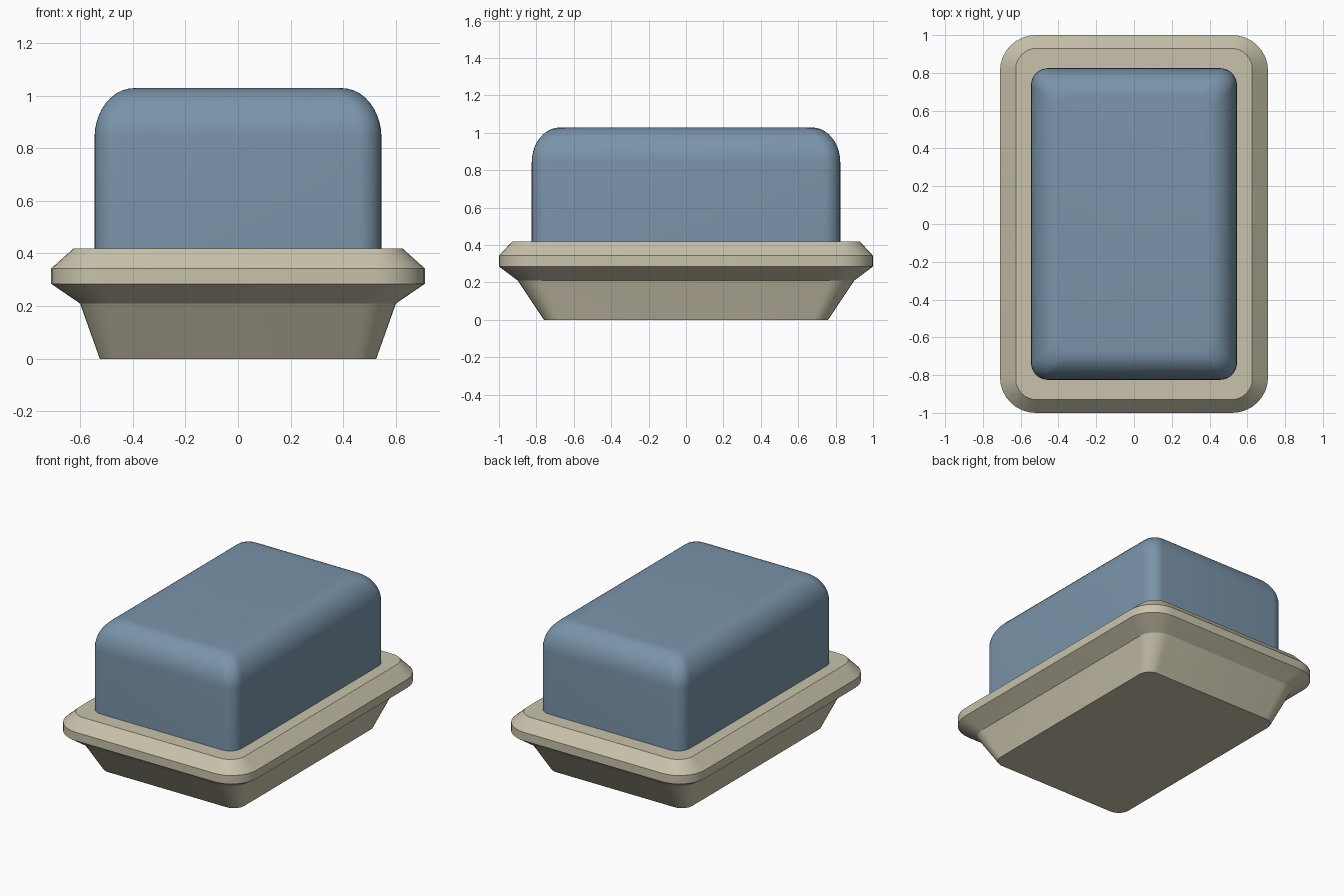
import bpy, bmesh, math

if "Cube" in bpy.data.objects:
    bpy.data.objects.remove(bpy.data.objects["Cube"])


def material(name, rgb):
    m = bpy.data.materials.new(name)
    m.diffuse_color = (*rgb, 1)
    m.use_nodes = True
    m.node_tree.nodes["Principled BSDF"].inputs["Base Color"].default_value = m.diffuse_color
    return m


def rounded_rect(hx, hy, r, n=8):
    """Outline of a rounded rectangle, counter-clockwise."""
    pts = []
    for q, (sx, sy) in enumerate([(1, 1), (-1, 1), (-1, -1), (1, -1)]):
        for i in range(n + 1):
            a = math.pi / 2 * (q + i / n)
            pts.append((sx * (hx - r) + r * math.cos(a),
                        sy * (hy - r) + r * math.sin(a)))
    return pts


def loft(name, levels, mat, crisp_rings):
    """Closed body through levels of (z, half x, half y, corner radius)."""
    bm = bmesh.new()
    rings = [[bm.verts.new((x, y, z)) for x, y in rounded_rect(hx, hy, r)]
             for z, hx, hy, r in levels]
    bm.faces.new(rings[0][::-1])
    bm.faces.new(rings[-1])
    n = len(rings[0])
    for a, b in zip(rings, rings[1:]):
        for i in range(n):
            j = (i + 1) % n
            bm.faces.new((a[i], a[j], b[j], b[i]))
    for f in bm.faces:
        f.smooth = True
    for k in crisp_rings:
        for i in range(n):
            bm.edges.get((rings[k][i], rings[k][(i + 1) % n])).smooth = False
    me = bpy.data.meshes.new(name)
    bm.to_mesh(me)
    bm.free()
    me.materials.append(mat)
    ob = bpy.data.objects.new(name, me)
    bpy.context.collection.objects.link(ob)
    return ob


cream = material("cream", (0.58, 0.54, 0.41))
blue = material("dusty blue", (0.195, 0.295, 0.40))

# Dish: tapered foot, flared rim, bevelled lip
dish = [(0.0, 0.525, 0.76, 0.08),
        (0.21, 0.60, 0.90, 0.13),
        (0.285, 0.71, 1.0, 0.19),
        (0.343, 0.71, 1.0, 0.19),
        (0.418, 0.626, 0.93, 0.11)]
loft("dish", dish, cream, range(len(dish)))

# Lid: straight walls with a rounded top edge
lid = [(0.41, 0.545, 0.825, 0.09)]
steps = 10
for i in range(steps + 1):
    a = math.pi / 2 * i / steps
    inset = 0.15 * (1 - math.cos(a))
    lid.append((0.84 + 0.188 * math.sin(a), 0.545 - inset, 0.825 - inset,
                0.09 - 0.2 * inset))
loft("lid", lid, blue, [0])
